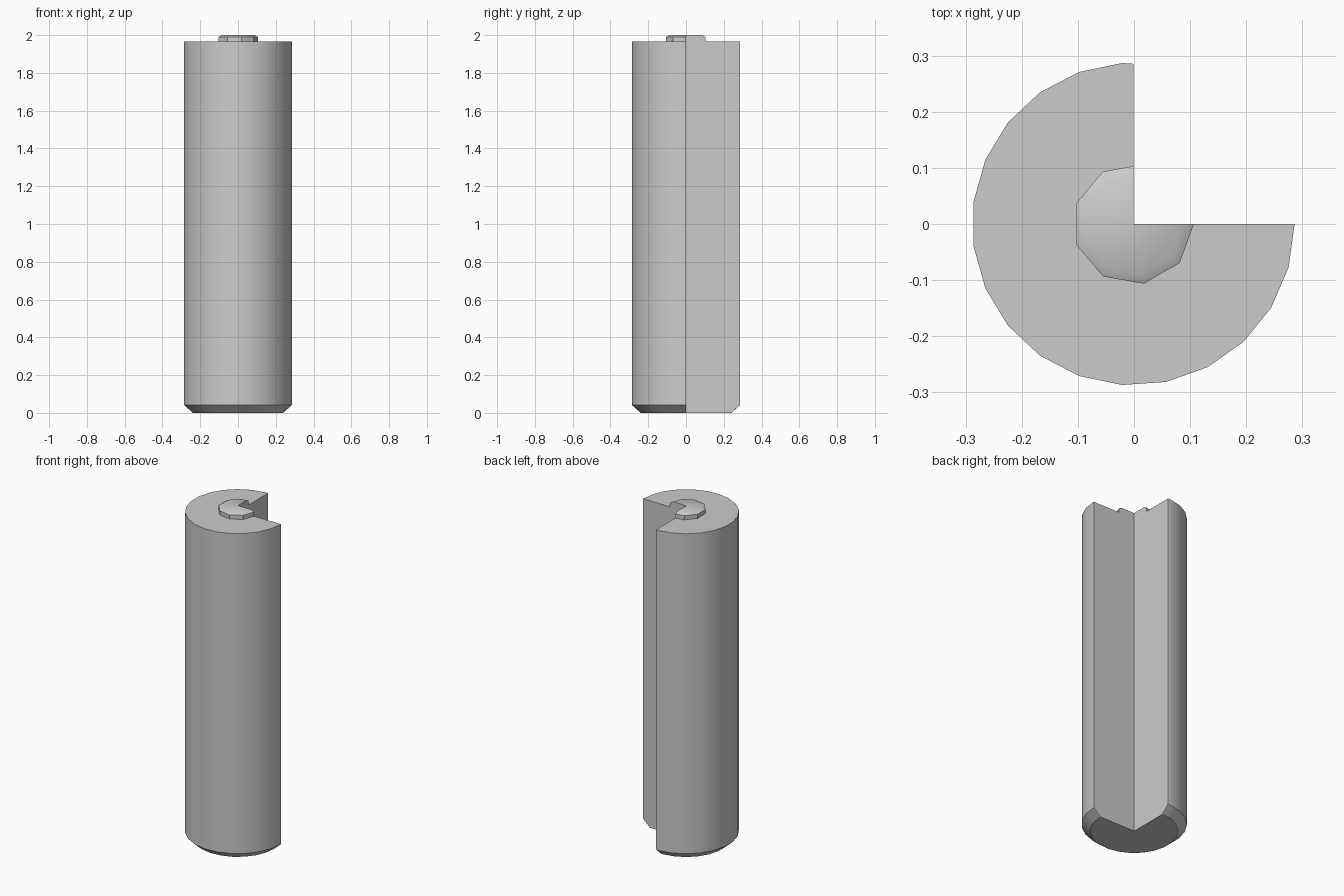
import bpy
import bmesh
from math import cos, sin, pi, radians

cube = bpy.data.objects.get("Cube")
if cube:
    bpy.data.objects.remove(cube, do_unlink=True)

# Single plain grey finish
grey = bpy.data.materials.new("plain grey")
grey.use_nodes = True
colour = (0.6, 0.6, 0.6, 1)
grey.diffuse_color = colour
grey.node_tree.nodes["Principled BSDF"].inputs["Base Color"].default_value = colour

AXIS_X = -0.0013


def cutaway_outline(sides, radius):
    """Regular polygon with the quarter between 0 and 90 degrees removed."""
    step = 2 * pi / sides
    first = int(pi / 2 / step) + 1
    # Where the polygon's edge crosses the cut plane
    middle = (first - 0.5) * step
    crossing = radius * cos(step / 2) / cos(pi / 2 - middle)
    points = [(0, 0), (0, crossing)]
    for i in range(first, sides + 1):
        points.append((radius * cos(i * step), radius * sin(i * step)))
    return points


def cutaway_solid(name, sides, profile):
    """Loft the cutaway outline through (radius, height) pairs and cap it."""
    bm = bmesh.new()
    rings = [[bm.verts.new((x + AXIS_X, y, z)) for x, y in cutaway_outline(sides, r)]
             for r, z in profile]
    count = len(rings[0])
    for low, high in zip(rings, rings[1:]):
        for i in range(count):
            j = (i + 1) % count
            bm.faces.new((low[i], low[j], high[j], high[i]))
    bm.faces.new(rings[0][::-1])
    bm.faces.new(rings[-1])
    bmesh.ops.recalc_face_normals(bm, faces=bm.faces[:])
    mesh = bpy.data.meshes.new(name)
    bm.to_mesh(mesh)
    bm.free()
    mesh.materials.append(grey)
    obj = bpy.data.objects.new(name, mesh)
    bpy.context.collection.objects.link(obj)
    bpy.ops.object.select_all(action="DESELECT")
    obj.select_set(True)
    bpy.context.view_layer.objects.active = obj
    bpy.ops.object.shade_smooth_by_angle(angle=radians(30))
    return obj


# Main cylinder with a chamfered foot
cutaway_solid("cylinder_body", 23, [(0.24, 0), (0.2875, 0.042), (0.2875, 1.965)])

# Small chamfered terminal on top
cutaway_solid("top_terminal", 9, [(0.108, 1.965), (0.108, 1.99), (0.089, 2.0)])
